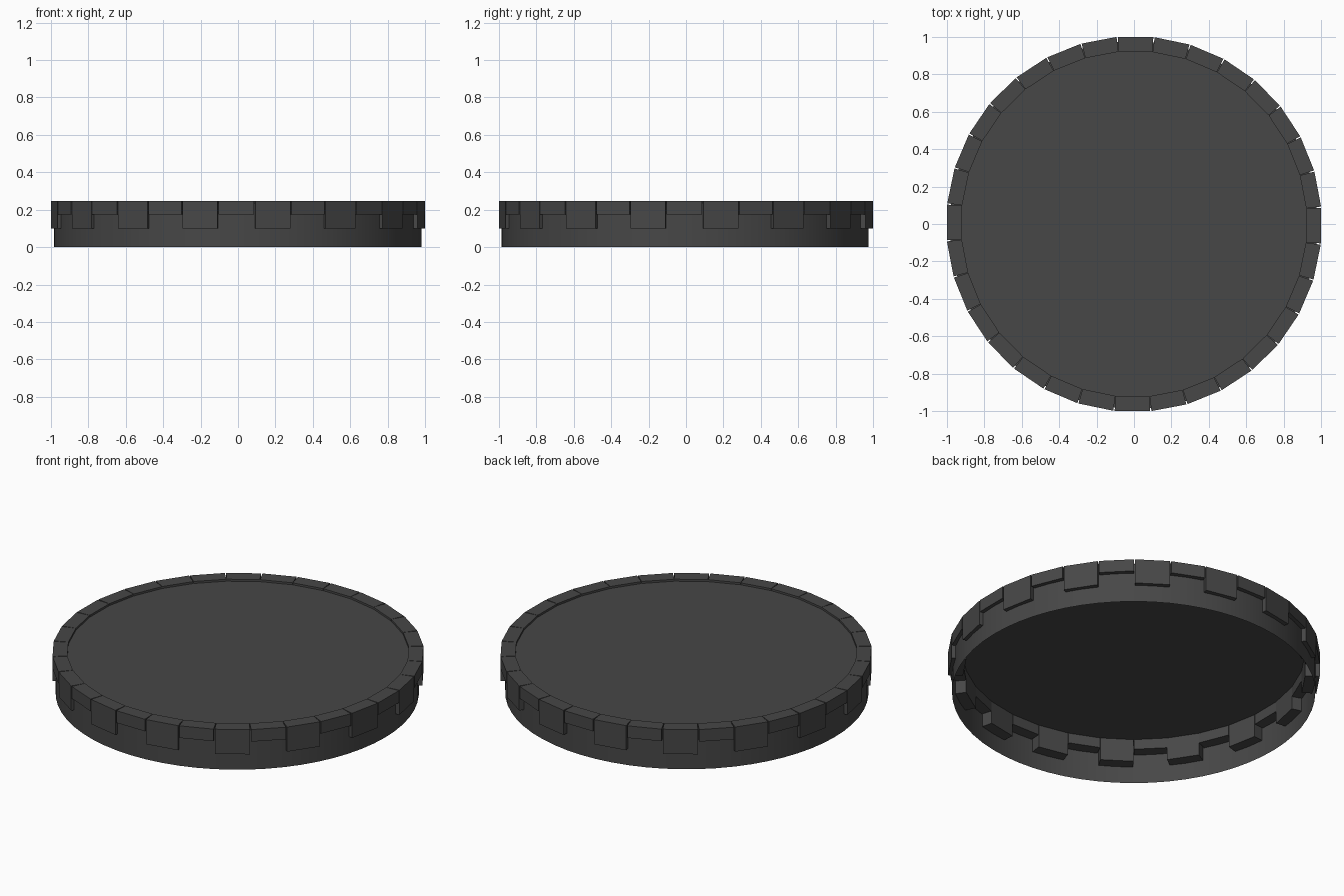
import bpy, bmesh, math
from mathutils import Matrix

if "Cube" in bpy.data.objects:
    bpy.data.objects.remove(bpy.data.objects["Cube"])

COUNT = 32
TWIST = math.radians(-0.5)

mat = bpy.data.materials.new("dark_grey")
mat.diffuse_color = (0.063, 0.063, 0.063, 1)
mat.use_nodes = True
mat.node_tree.nodes["Principled BSDF"].inputs["Base Color"].default_value = mat.diffuse_color


def finish(name, bm, smooth=False):
    mesh = bpy.data.meshes.new(name)
    bm.to_mesh(mesh)
    bm.free()
    mesh.materials.append(mat)
    for p in mesh.polygons:
        p.use_smooth = smooth
    ob = bpy.data.objects.new(name, mesh)
    bpy.context.collection.objects.link(ob)
    return ob


# Thin open skirt closed by a single-sheet lid, very slightly off centre
LID = 0.235
bm = bmesh.new()
place = Matrix.Translation((-0.002, -0.005, LID / 2)) @ Matrix.Rotation(TWIST, 4, 'Z')
bmesh.ops.create_cone(bm, cap_ends=True, segments=64, radius1=0.982,
                      radius2=0.982, depth=LID, matrix=place)
base = [f for f in bm.faces if f.normal.z < -0.9]
bmesh.ops.delete(bm, geom=base, context='FACES_ONLY')
lid = finish("skirt_and_lid", bm)
for p in lid.data.polygons:
    p.use_smooth = abs(p.normal.z) < 0.5
lid.data.set_sharp_from_angle(angle=math.radians(40))

# Rim blocks, alternately short and tall, slightly narrower inside
bm = bmesh.new()
inner, outer, width, top = 0.92, 1.0, 0.19, 0.247
for i in range(COUNT):
    bottom = 0.175 if i % 2 == 0 else 0.10
    m = (Matrix.Translation(((inner + outer) / 2, 0, (bottom + top) / 2))
         @ Matrix.Diagonal((outer - inner, width, top - bottom, 1)))
    verts = bmesh.ops.create_cube(bm, size=1, matrix=m)['verts']
    for v in verts:
        if v.co.x < 0.95:
            v.co.y *= 0.945
    bmesh.ops.rotate(bm, verts=verts,
                     matrix=Matrix.Rotation(TWIST + i * math.tau / COUNT, 3, 'Z'))
finish("rim_blocks", bm)
